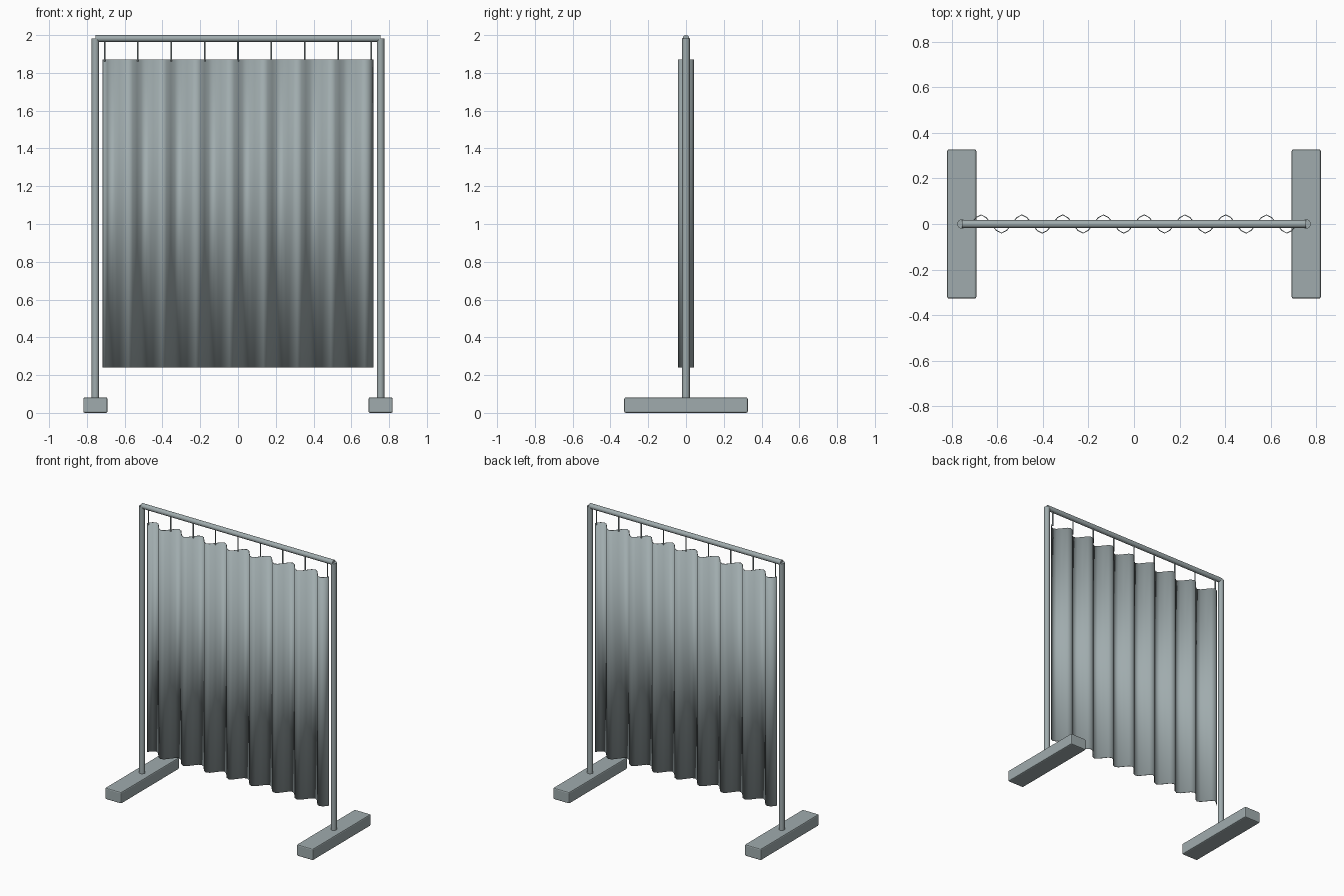
import bpy, bmesh, math

if "Cube" in bpy.data.objects:
    bpy.data.objects.remove(bpy.data.objects["Cube"])

grey = bpy.data.materials.new("blue_grey")
grey.diffuse_color = (0.35, 0.41, 0.42, 1)
grey.use_nodes = True
grey.node_tree.nodes["Principled BSDF"].inputs["Base Color"].default_value = grey.diffuse_color


def cylinder(name, radius, length, loc, rot=(0, 0, 0), sides=16):
    bpy.ops.mesh.primitive_cylinder_add(vertices=sides, radius=radius, depth=length,
                                        location=loc, rotation=rot)
    ob = bpy.context.object
    ob.name = name
    ob.data.materials.append(grey)
    bpy.ops.object.shade_smooth_by_angle(angle=math.radians(40))
    return ob


# Feet and posts on both sides
for side, sx in (("left", -1), ("right", 1)):
    bpy.ops.mesh.primitive_cube_add(size=1, location=(sx * 0.755, 0, 0.041))
    foot = bpy.context.object
    foot.name = side + "_foot"
    foot.scale = (0.128, 0.654, 0.082)
    bpy.ops.object.transform_apply(location=False, rotation=False, scale=True)
    foot.data.materials.append(grey)
    bevel = foot.modifiers.new("soft_edges", 'BEVEL')
    bevel.width = 0.008
    bevel.segments = 2
    cylinder(side + "_post", 0.02, 1.91, (sx * 0.755, 0, 1.027))

# Top rail
cylinder("top_rail", 0.018, 1.51, (0, 0, 1.982), (0, math.pi / 2, 0))

# Hanging hooks
for i in range(9):
    cylinder(f"hook_{i + 1}", 0.004, 0.12, (-0.706 + i * 0.1765, 0, 1.92), sides=8)

# Pleated curtain: a sine wave of eight folds, thickened and fully smooth
FOLDS, STEPS, HALF = 8, 64, 0.715
bm = bmesh.new()
rows = []
for i in range(STEPS + 1):
    t = i / STEPS
    x = -HALF + 2 * HALF * t
    y = 0.04 * math.sin(2 * math.pi * FOLDS * t)
    rows.append([bm.verts.new((x, y, z)) for z in (0.24, 1.87)])
for a, b in zip(rows, rows[1:]):
    bm.faces.new((a[0], b[0], b[1], a[1])).smooth = True
mesh = bpy.data.meshes.new("curtain")
bm.to_mesh(mesh)
bm.free()
mesh.materials.append(grey)
curtain = bpy.data.objects.new("curtain", mesh)
bpy.context.collection.objects.link(curtain)
solid = curtain.modifiers.new("thickness", 'SOLIDIFY')
solid.thickness = 0.004
solid.offset = 0
